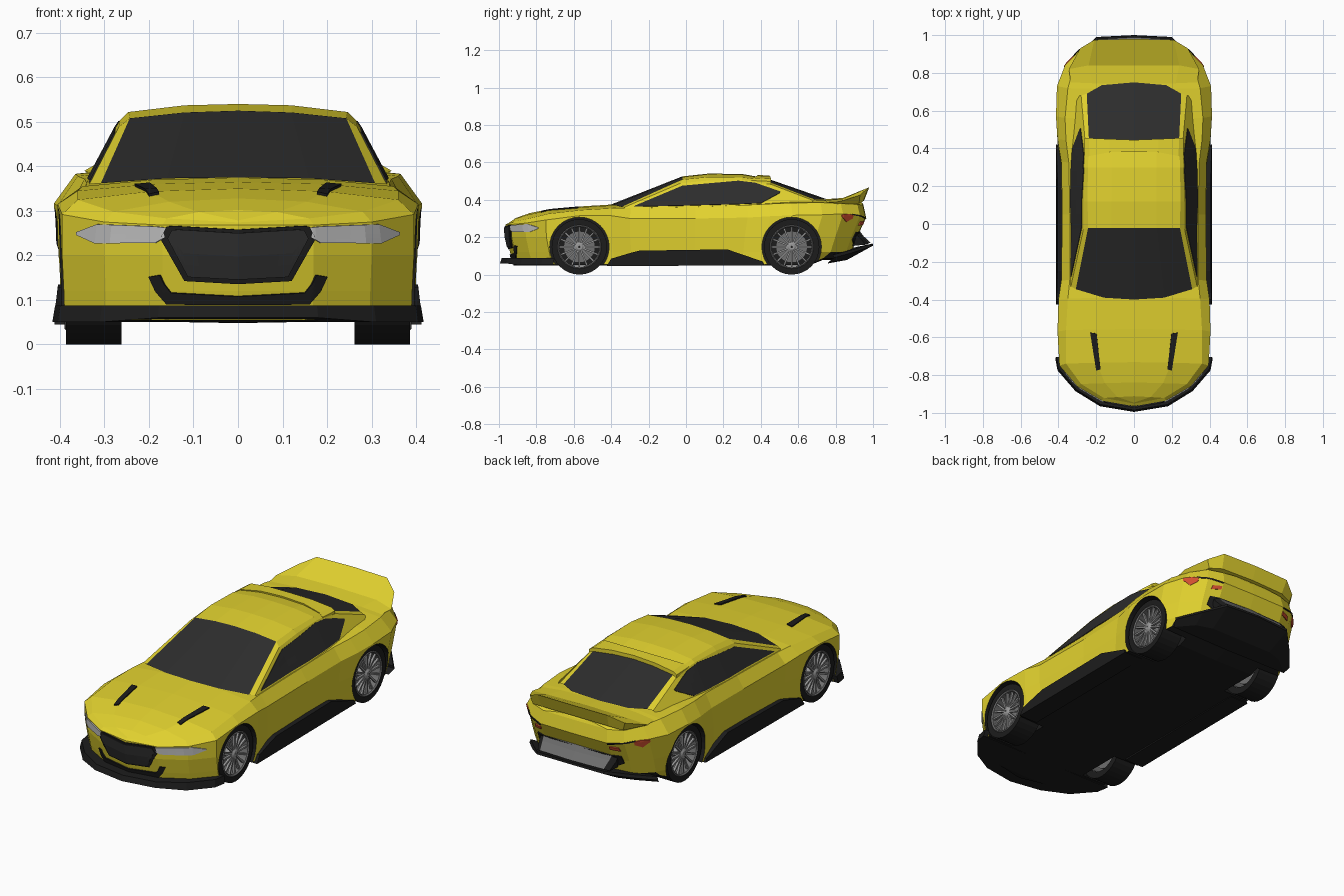
import bpy, bmesh, math
from mathutils import Vector, Matrix
from mathutils.bvhtree import BVHTree

if "Cube" in bpy.data.objects:
    bpy.data.objects.remove(bpy.data.objects["Cube"])


def mat(name, r, g, b):
    m = bpy.data.materials.new(name)
    m.diffuse_color = (r, g, b, 1)
    m.use_nodes = True
    m.node_tree.nodes["Principled BSDF"].inputs["Base Color"].default_value = m.diffuse_color
    return m


YELLOW = mat("yellow_paint", .76, .645, .028)
BLACK = mat("black_trim", .012, .012, .012)
GLASS = mat("dark_glass", .026, .026, .026)
RIM = mat("rim_grey", .16, .16, .16)
SPOKE = mat("spoke_grey", .32, .32, .32)
LAMP = mat("headlight_grey", .55, .55, .55)
RED = mat("tail_red", .65, .08, .03)
PANEL = mat("panel_grey", .15, .15, .15)


def finish(name, bm, mats, rule=None, solid=0):
    """Mirror across x = 0, fix normals, colour faces and make the object."""
    bmesh.ops.mirror(bm, geom=bm.verts[:] + bm.edges[:] + bm.faces[:],
                     matrix=Matrix.Identity(4), merge_dist=1e-3, axis='X')
    bmesh.ops.recalc_face_normals(bm, faces=bm.faces[:])
    for f in bm.faces:
        f.material_index = rule(f.calc_center_median(), f.normal) if rule else 0
    me = bpy.data.meshes.new(name)
    bm.to_mesh(me)
    ob = bpy.data.objects.new(name, me)
    for m in mats:
        me.materials.append(m)
    bpy.context.collection.objects.link(ob)
    if solid:
        s = ob.modifiers.new("thickness", 'SOLIDIFY')
        s.thickness, s.offset = solid, 0
    return ob, BVHTree.FromBMesh(bm)


def grid(name, rows, mats, wrap=False, ring=False, caps=(), rule=None, solid=0):
    """Skin rows of points; wrap joins last row to first, ring closes each row."""
    bm = bmesh.new()
    vs = [[bm.verts.new(p) for p in r] for r in rows]
    n, m = len(vs), len(vs[0])
    for i in range(n if wrap else n - 1):
        for j in range(m if ring else m - 1):
            a, b = vs[i], vs[(i + 1) % n]
            k = (j + 1) % m
            if max(abs(v.co.x) for v in (a[j], a[k], b[k], b[j])) > 1e-4:
                bm.faces.new((a[j], a[k], b[k], b[j]))
    for c in caps:
        bm.faces.new(vs[c])
    return finish(name, bm, mats, rule, solid)


RAYS = {'front': ((0, 1, 0), lambda u, v: (max(u, 1e-4), -2, v)),
        'rear': ((0, -1, 0), lambda u, v: (max(u, 1e-4), 2, v)),
        'side': ((-1, 0, 0), lambda u, v: (2, u, v)),
        'top': ((0, 0, -1), lambda u, v: (u, v, 2))}


def decal(name, tree, view, low, high, m, k=4, lift=.003):
    """Thin plate between two polylines, projected onto a surface."""
    d, origin = Vector(RAYS[view][0]), RAYS[view][1]

    def dense(line):
        out = [Vector(line[0])]
        for a, b in zip(line, line[1:]):
            out += [Vector(a).lerp(Vector(b), t / k) for t in range(1, k + 1)]
        return out
    rows = []
    for a, b in zip(dense(low), dense(high)):
        row = []
        for t in range(5):
            p = a.lerp(b, t / 4)
            o = Vector(origin(*p))
            hit = tree.ray_cast(o, d)[0] or tree.find_nearest(o)[0]
            row.append(hit - d * lift)
        rows.append(row)
    grid(name, rows, [m], solid=.006)


# Body: columns run round the half outline from nose to tail
# (x, y, widest z, shoulder x, shoulder z, centre z)
cols = [(0, -.965, .268, 0, .274, .28), (.17, -.935, .268, .16, .283, .302),
        (.30, -.86, .275, .28, .298, .328), (.395, -.75, .292, .36, .325, .35),
        (.405, -.57, .315, .36, .345, .365), (.40, -.40, .315, .35, .355, .375),
        (.385, -.30, .30, .34, .355, .37), (.38, .05, .30, .34, .362, .37),
        (.385, .33, .305, .345, .372, .38), (.405, .45, .312, .36, .378, .39),
        (.413, .57, .317, .365, .383, .40), (.408, .73, .32, .35, .385, .402),
        (.365, .84, .325, .32, .38, .40), (.28, .93, .315, .27, .375, .395),
        (.20, .96, .305, .19, .372, .39), (0, .963, .305, 0, .372, .385)]
columns = []
for x, y, zs, xt, zt, zc in cols:
    s = (.955, .975, .995) if y < 0 else (.87, .92, .95) if y > .8 else (.90, .93, .95)
    tail = .03 * (y > .8)
    columns.append([(0, y * s[0], .048 + tail), (x * .985, y * s[0], .055 + tail),
                    (x * .99, y * s[1], .12), (x, y * s[2], .2), (x, y, zs),
                    (xt, y * .985, zt),
                    (xt * .55, y * .98, zt + (zc - zt) * .75), (0, y * .975, zc)])
body, body_tree = grid("body", columns, [YELLOW, BLACK],
                       rule=lambda c, n: int((n.z < -.5 and c.z < .09) or (c.y > .74 and c.z < .12)))

# Wheel arches cut out of the body
AXLES = (("front", -.57), ("rear", .565))
bm = bmesh.new()
for _, y in AXLES:
    bmesh.ops.create_cone(bm, cap_ends=True, segments=32, radius1=.159, radius2=.159, depth=.36,
                          matrix=Matrix.Translation((.42, y, .148)) @ Matrix.Rotation(math.pi / 2, 4, 'Y'))
cutter, _ = finish("arch_cutter", bm, [BLACK])
cutter.hide_render = True
cut = body.modifiers.new("arches", 'BOOLEAN')
cut.object, cut.operation, cut.solver = cutter, 'DIFFERENCE', 'EXACT'
cut.material_mode = 'TRANSFER'
bpy.context.view_layer.objects.active = body
bpy.ops.object.modifier_apply(modifier="arches")
bpy.data.objects.remove(cutter)

# Cabin: centre, roof, glass edge, pillar edge, belt line for each row
cabin = [[(0, -.40, .375), (.16, -.39, .373), (.308, -.345, .362), (.334, -.33, .36), (.35, -.325, .33)],
         [(0, -.02, .525), (.12, -.02, .521), (.243, -.02, .508), (.268, -.03, .488), (.345, -.02, .34)],
         [(0, .12, .54), (.12, .12, .537), (.246, .12, .522), (.266, .12, .503), (.35, .12, .345)],
         [(0, .30, .538), (.12, .30, .535), (.244, .30, .52), (.262, .30, .506), (.345, .30, .352)],
         [(0, .43, .515), (.12, .43, .513), (.238, .43, .502), (.258, .43, .492), (.335, .43, .36)],
         [(0, .75, .404), (.17, .735, .402), (.25, .69, .401), (.28, .68, .396), (.31, .68, .375)]]
_, cabin_tree = grid("cabin", cabin, [YELLOW, GLASS],
                     rule=lambda c, n: int((c.y < -.05 or c.y > .45) and abs(c.x) < .235))
decal("side_window", cabin_tree, 'side',
      [(-.28, .363), (-.03, .368), (.28, .376), (.40, .381), (.50, .435)],
      [(-.27, .369), (-.02, .474), (.28, .501), (.37, .49), (.505, .443)], GLASS, lift=.0005)

# Roof lip and tail wing
lip = [[(0, .385, .532), (0, .445, .53), (0, .445, .50), (0, .39, .50)],
       [(.13, .38, .529), (.13, .45, .526), (.13, .45, .498), (.13, .385, .498)],
       [(.235, .36, .517), (.24, .455, .512), (.24, .455, .485), (.235, .37, .485)],
       [(.262, .35, .503), (.262, .455, .498), (.262, .455, .475), (.262, .36, .475)]]
grid("roof_lip", lip, [YELLOW], ring=True, caps=(-1,))
wing = [[(0, .745, .403), (.22, .745, .397), (.335, .75, .386)],
        [(0, .84, .41), (.24, .84, .405), (.345, .82, .39)],
        [(0, .98, .467), (.21, .975, .465), (.285, .93, .425)],
        [(0, .952, .395), (.2, .947, .392), (.27, .925, .38)],
        [(0, .80, .37), (.2, .80, .37), (.3, .80, .36)]]
grid("tail_wing", list(zip(*wing)), [YELLOW], ring=True, caps=(-1,))

# Black lower trim: splitter, sills, diffuser
edge = [(0, -.995), (.18, -.965), (.31, -.885), (.405, -.775), (.417, -.71), (.30, -.71), (0, -.71)]
grid("front_splitter", [[(x, y, .05 + .01 * (y < -.9)) for x, y in edge],
                        [(x * .985, y * .99, .088) for x, y in edge]],
     [BLACK], ring=True, caps=(0, -1))
sill = [(-.425, .045), (-.40, .085), (-.30, .115), (-.25, .128), (.22, .135), (.41, .07), (.42, .05)]
grid("side_sill", [[(.30, y, z) for y, z in sill], [(.412 - .12 * max(0, z - .07), y, z) for y, z in sill]],
     [BLACK], ring=True, caps=(0, -1))
grid("rear_diffuser",
     [[(0, .86, .078), (.19, .86, .078), (.28, .83, .078), (.37, .76, .065), (0, .76, .06)],
      [(0, 1.0, .155), (.2, .99, .15), (.29, .90, .12), (.385, .79, .09), (0, .79, .09)],
      [(0, .998, .166), (.2, .988, .164), (.285, .895, .135), (.38, .785, .105), (0, .785, .12)]],
     [BLACK], ring=True, caps=(0, -1))

# Front details
decal("grille_frame", body_tree, 'front', [(0, .136), (.12, .143), (.174, .238)],
      [(0, .258), (.14, .266), (.16, .265)], BLACK)
decal("grille", body_tree, 'front', [(0, .146), (.112, .152), (.158, .238)],
      [(0, .25), (.133, .258), (.148, .257)], GLASS, lift=.007)
decal("lower_intake", body_tree, 'front', [(0, .09), (.16, .09), (.185, .12), (.2, .152)],
      [(0, .108), (.15, .116), (.165, .135), (.175, .156)], BLACK)
decal("headlight", body_tree, 'front', [(.165, .24), (.185, .228), (.32, .227), (.362, .246)],
      [(.16, .262), (.185, .265), (.315, .27), (.362, .252)], LAMP)
decal("hood_vent", body_tree, 'top', [(.177, -.77), (.198, -.58)], [(.2, -.775), (.232, -.575)], BLACK)

# Rear details: arrow-shaped lights and a sloping grey panel over the diffuser
decal("tail_light_outer", body_tree, 'rear', [(.315, .30), (.34, .282), (.368, .31)],
      [(.315, .318), (.34, .325), (.368, .322)], RED)
decal("tail_light_inner", body_tree, 'rear', [(.205, .268), (.255, .262)], [(.205, .285), (.25, .282)], RED)
decal("tail_light_frame", body_tree, 'rear', [(.2, .298), (.32, .318)], [(.2, .304), (.32, .324)], BLACK)
decal("rear_panel_frame", body_tree, 'rear', [(0, .155), (.2, .155), (.255, .185)],
      [(0, .228), (.21, .228), (.25, .228)], BLACK)
grid("rear_panel", [[(0, .988, .17), (0, .95, .205), (0, .93, .232), (0, .89, .232), (0, .89, .16)],
                    [(.19, .978, .168), (.2, .942, .205), (.205, .922, .232), (.205, .87, .232), (.19, .87, .16)],
                    [(.215, .962, .16), (.23, .925, .2), (.23, .908, .226), (.23, .85, .226), (.215, .85, .15)]],
     [PANEL, BLACK], ring=True, caps=(-1,), rule=lambda c, n: int(abs(c.x) > .2 or n.z < -.1))


# Wheels: lathed tyre and rim, hub, brake disc and thin spokes
def lathe(name, y, profile, m, n=32):
    rows = [[(x, y + r * math.cos(a), .148 + r * math.sin(a)) for x, r in profile]
            for a in (2 * math.pi * i / n for i in range(n))]
    grid(name, rows, [m], wrap=True, ring=True)


for tag, y in AXLES:
    lathe(tag + "_tyre", y, [(.262, .112), (.262, .148), (.386, .148), (.386, .116)], BLACK)
    lathe(tag + "_rim", y, [(.27, .108), (.27, .117), (.386, .117), (.39, .112), (.384, .106)], RIM)
    lathe(tag + "_hub", y, [(.30, .004), (.30, .024), (.38, .024), (.386, .015), (.386, .004)], SPOKE, 16)
    lathe(tag + "_brake_disc", y, [(.29, .01), (.29, .085), (.30, .085), (.30, .01)], RIM, 24)
    bm = bmesh.new()
    for i in range(16):
        turn = Matrix.Translation((.374, y, .148)) @ Matrix.Rotation(2 * math.pi * i / 16, 4, 'X')
        bmesh.ops.create_cube(bm, size=1, matrix=turn @ Matrix.Translation((0, 0, .065))
                              @ Matrix.Diagonal((.012, .009, .09, 1)))
    finish(tag + "_spokes", bm, [SPOKE])
